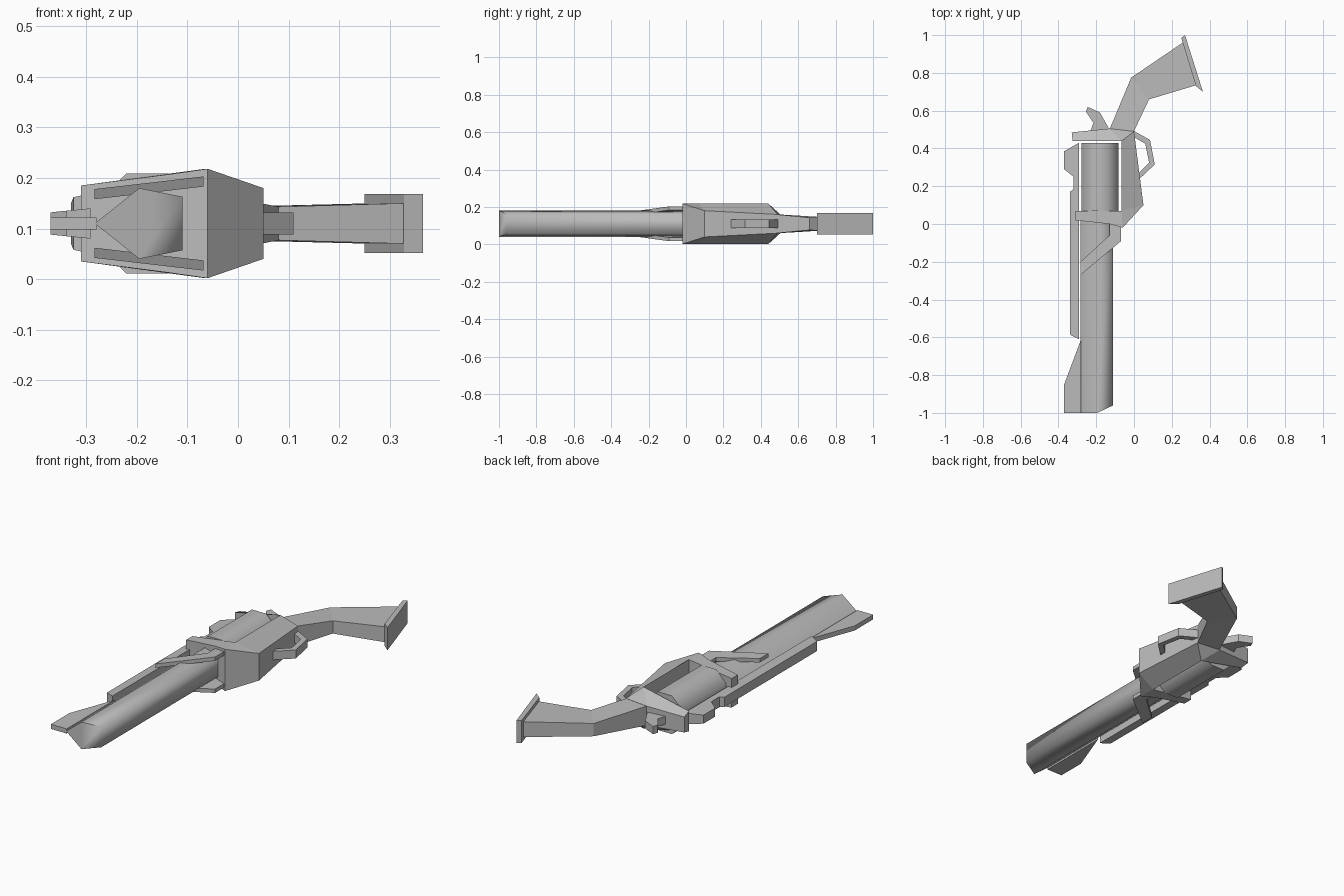
import bpy, bmesh, math

if "Cube" in bpy.data.objects:
    bpy.data.objects.remove(bpy.data.objects["Cube"])

MID = 0.11  # height of the mirror plane

steel = bpy.data.materials.new("grey_steel")
steel.diffuse_color = (0.5, 0.5, 0.5, 1)
steel.use_nodes = True
steel.node_tree.nodes["Principled BSDF"].inputs["Base Color"].default_value = steel.diffuse_color


def finish(name, bm, smooth=None):
    bmesh.ops.recalc_face_normals(bm, faces=bm.faces)
    me = bpy.data.meshes.new(name)
    bm.to_mesh(me)
    bm.free()
    me.materials.append(steel)
    ob = bpy.data.objects.new(name, me)
    bpy.context.collection.objects.link(ob)
    if smooth:
        me.shade_smooth()
        me.set_sharp_from_angle(angle=math.radians(smooth))
    return ob


def plate(name, outline, upper, lower=None, faces=None):
    """Plan outline (x, y) given a height above and below the mirror plane per point."""
    n = len(outline)
    if not isinstance(upper, list):
        upper = [upper] * n
    lower = lower or [-h for h in upper]
    bm = bmesh.new()
    top = [bm.verts.new((x, y, MID + h)) for (x, y), h in zip(outline, upper)]
    bot = [bm.verts.new((x, y, MID + h)) for (x, y), h in zip(outline, lower)]
    for f in faces or [range(n)]:
        bm.faces.new([top[i] for i in f])
        bm.faces.new([bot[i] for i in reversed(f)])
    for i in range(n):
        j = (i + 1) % n
        bm.faces.new((top[i], bot[i], bot[j], top[j]))
    return finish(name, bm)


def tube(name, section, ys, smooth):
    """Section (x, z) swept along y; ys holds the front y per point and the back y."""
    bm = bmesh.new()
    front = [bm.verts.new((x, y, z)) for (x, z), y in zip(section, ys[0])]
    back = [bm.verts.new((x, ys[1], z)) for x, z in section]
    bm.faces.new(front)
    bm.faces.new(back[::-1])
    n = len(section)
    for i in range(n):
        j = (i + 1) % n
        bm.faces.new((front[i], back[i], back[j], front[j]))
    return finish(name, bm, smooth)


# Barrel with five sides and a bevelled muzzle
tube("barrel",
     [(-0.283, 0.11), (-0.195, 0.18), (-0.11, 0.163), (-0.11, 0.057), (-0.195, 0.04)],
     ([-1, -1, -0.96, -0.96, -1], 0.04), 80)

# Eight-sided drum
drum = [(-0.18 + 0.107 * math.cos(math.radians(22.5 + 45 * i)),
         MID + 0.107 * math.sin(math.radians(22.5 + 45 * i))) for i in range(8)]
tube("drum", drum, ([0.07] * 8, 0.43), 50)

# C-shaped frame around the drum
plate("frame",
      [(-0.31, 0.07), (-0.31, 0.02), (-0.13, 0), (-0.06, -0.02), (0.05, 0.1), (0, 0.49),
       (-0.13, 0.505), (-0.33, 0.485), (-0.325, 0.44), (-0.065, 0.44), (-0.065, 0.07)],
      [0.075, 0.075, 0.098, 0.108, 0.07, 0.05, 0.05, 0.04, 0.052, 0.108, 0.108],
      faces=[(0, 1, 2, 3, 10), (3, 4, 10), (10, 4, 5, 9), (9, 5, 6), (9, 6, 7, 8)])

# Sloping straps on both flanks of the barrel
strap = [(-0.283, -0.2), (-0.283, -0.27), (-0.068, -0.09), (-0.068, 0.01),
         (-0.13, 0.02), (-0.13, -0.06)]
outer = [0.068 + (x + 0.283) * 0.116 for x, y in strap]
inner = [h - 0.02 for h in outer]
plate("upper_strap", strap, outer, inner)
plate("lower_strap", strap, [-h for h in inner], [-h for h in outer])

# Top rail with the rear sight, and the front sight blade
plate("top_rail",
      [(-0.37, 0.385), (-0.37, 0.29), (-0.32, 0.25), (-0.32, 0.185), (-0.34, 0.17),
       (-0.34, -0.585), (-0.291, -0.61), (-0.291, 0.43)],
      [0.022, 0.022, 0.027, 0.027, 0.025, 0.025, 0.03, 0.03],
      faces=[(0, 1, 2, 7), (2, 3, 6, 7), (3, 4, 5, 6)])
plate("front_sight", [(-0.37, -1), (-0.28, -1), (-0.28, -0.61), (-0.37, -0.85)], 0.012)

# Hammer
plate("hammer", [(-0.245, 0.62), (-0.18, 0.59), (-0.13, 0.5), (-0.235, 0.48),
                 (-0.215, 0.535), (-0.255, 0.595)], 0.02)

# Trigger guard loop
plate("trigger_guard",
      [(-0.005, 0.495), (0.085, 0.445), (0.11, 0.315), (0.03, 0.24), (0.03, 0.275),
       (0.08, 0.325), (0.06, 0.425), (0, 0.46)], 0.022,
      faces=[(0, 1, 6, 7), (1, 2, 5, 6), (2, 3, 4, 5)])

# Bent grip and its end plate
plate("grip", [(-0.13, 0.5), (-0.015, 0.775), (0.265, 0.965), (0.33, 0.735),
               (0.08, 0.66), (-0.003, 0.485)],
      [0.05, 0.033, 0.04, 0.04, 0.033, 0.05], faces=[(0, 1, 4, 5), (1, 2, 3, 4)])
plate("butt_plate", [(0.25, 0.985), (0.27, 1.0), (0.365, 0.7), (0.328, 0.73)], 0.058)
